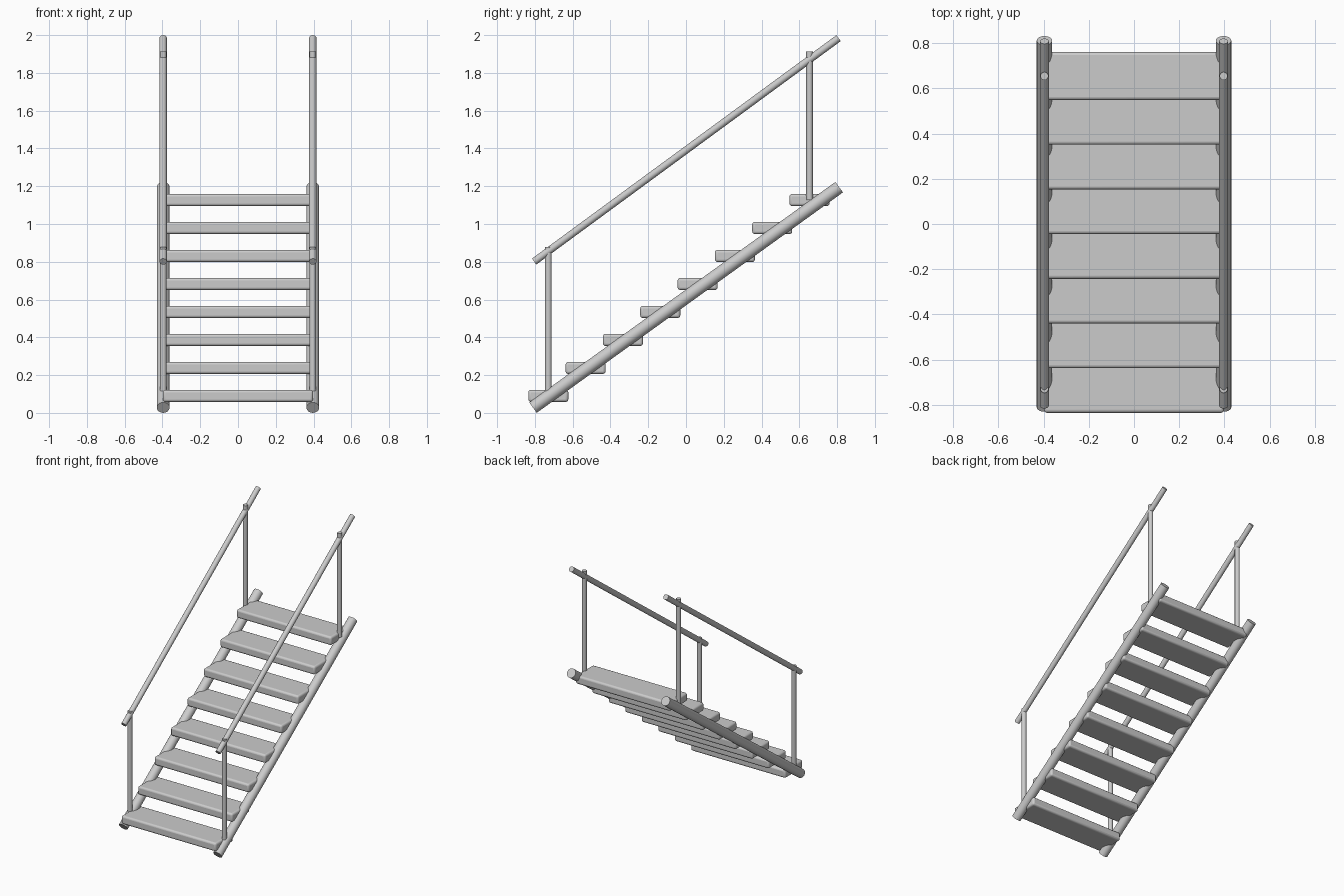
import bpy, math
from mathutils import Vector

if "Cube" in bpy.data.objects:
    bpy.data.objects.remove(bpy.data.objects["Cube"])

X = 0.396          # half spacing of the two sides
STEPS = 8
FIRST = Vector((0, -0.729, 0.09))   # centre of lowest tread
LAST = Vector((0, 0.654, 1.127))    # centre of highest tread


def smooth(ob):
    bpy.ops.object.select_all(action='DESELECT')
    ob.select_set(True)
    bpy.context.view_layer.objects.active = ob
    bpy.ops.object.shade_smooth_by_angle(angle=math.radians(35))


def tube(name, a, b, r):
    a, b = Vector(a), Vector(b)
    d = b - a
    bpy.ops.mesh.primitive_cylinder_add(vertices=24, radius=r, depth=d.length,
                                        location=(a + b) / 2)
    ob = bpy.context.object
    ob.rotation_euler = d.to_track_quat('Z', 'Y').to_euler()
    ob.name = name
    smooth(ob)
    return ob


# Treads with rounded edges
for i in range(STEPS):
    bpy.ops.mesh.primitive_cube_add(size=1, location=FIRST.lerp(LAST, i / (STEPS - 1)))
    tread = bpy.context.object
    tread.name = f"tread_{i + 1}"
    tread.scale = (0.796, 0.212, 0.064)
    bpy.ops.object.transform_apply(location=False, rotation=False, scale=True)
    bev = tread.modifiers.new("rounded_edges", 'BEVEL')
    bev.width = 0.014
    bev.segments = 3
    smooth(tread)

# Stringer, handrail and posts on each side
for side, x in (("left", -X), ("right", X)):
    tube(f"stringer_{side}", (x, -0.81, 0.028), (x, 0.811, 1.195), 0.034)
    tube(f"handrail_{side}", (x, -0.804, 0.801), (x, 0.808, 1.984), 0.0195)
    for end, p in (("lower", FIRST), ("upper", LAST)):
        tube(f"post_{end}_{side}", (x, p.y, p.z), (x, p.y, p.z + 0.787), 0.0175)
